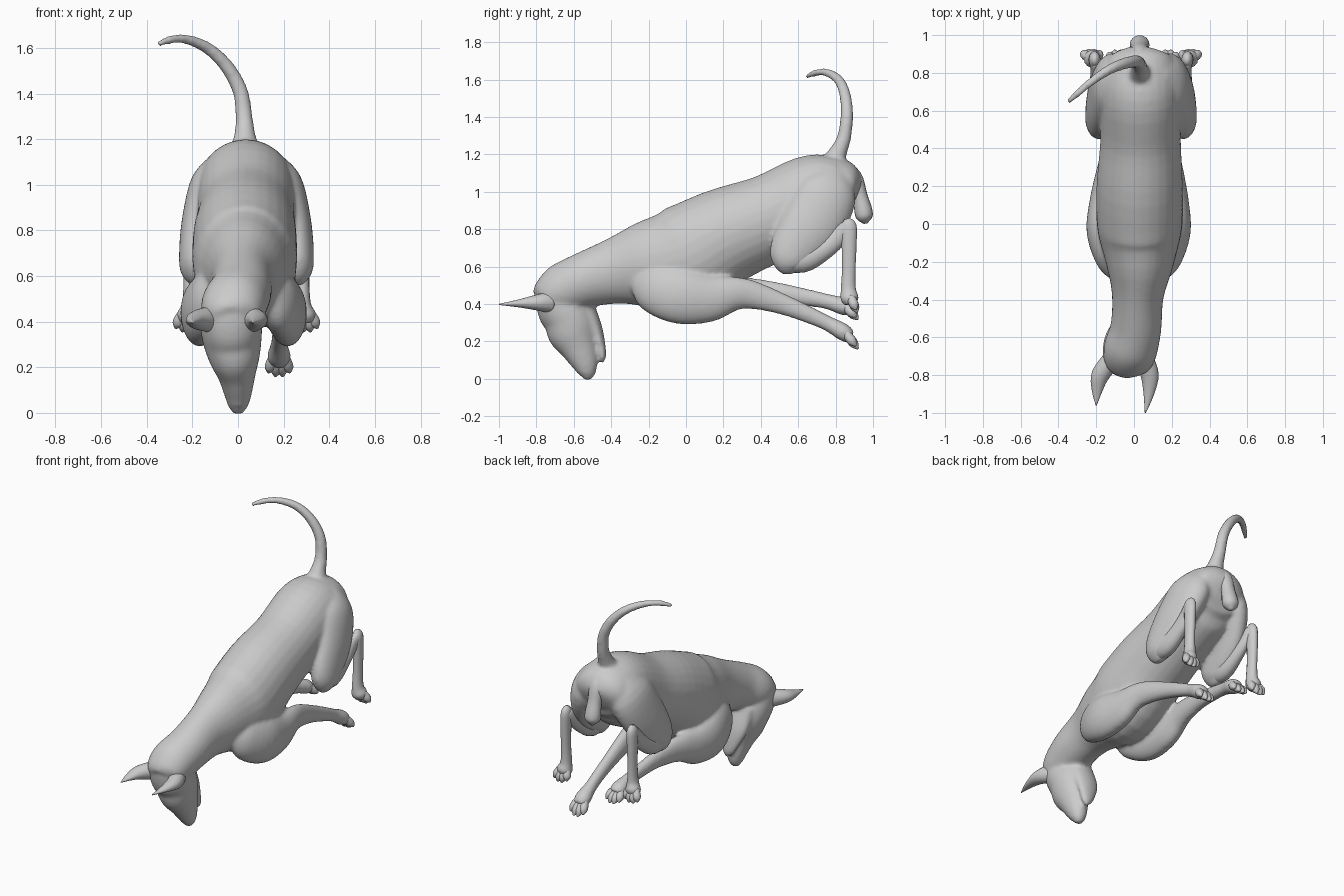
import bpy, bmesh, math
from mathutils import Vector

MID = 0.037  # the body's symmetry plane is slightly off x = 0


def catmull(a, b, c, d, t):
    return [0.5 * (2*q + (r - p)*t + (2*p - 5*q + 4*r - s)*t*t + (3*q - p - 3*r + s)*t**3)
            for p, q, r, s in zip(a, b, c, d)]


def add_loft(bm, stations, sides=20, steps=4):
    """Skin of elliptical rings along a smooth path; station = x, y, z, half width, half depth."""
    n = len(stations)
    st = lambda i: stations[max(0, min(n - 1, i))]
    pts = [catmull(st(i-1), st(i), st(i+1), st(i+2), k / steps)
           for i in range(n - 1) for k in range(steps)] + [stations[-1]]
    rings = []
    for i, p in enumerate(pts):
        t = (Vector(pts[min(i+1, len(pts)-1)][:3]) - Vector(pts[max(i-1, 0)][:3])).normalized()
        u = Vector((1, 0, 0))
        u = (u - t * u.dot(t)).normalized()
        v = t.cross(u)
        ru, rv = max(p[3], .003), max(p[4], .003)
        ring = []
        for k in range(sides):
            a = 2 * math.pi * k / sides
            ring.append(bm.verts.new(Vector(p[:3]) + u * ru * math.cos(a) + v * rv * math.sin(a)))
        rings.append(ring)
    faces = [bm.faces.new(rings[0][::-1]), bm.faces.new(rings[-1])]
    for r0, r1 in zip(rings, rings[1:]):
        for k in range(sides):
            j = (k + 1) % sides
            faces.append(bm.faces.new((r0[k], r0[j], r1[j], r1[k])))
    bmesh.ops.recalc_face_normals(bm, faces=faces)


def make(name, *lofts, sides=20, blend=0):
    """One object from several lofts; blend > 0 fuses them into one skin of that voxel size."""
    bm = bmesh.new()
    for l in lofts:
        add_loft(bm, l, sides)
    me = bpy.data.meshes.new(name)
    bm.to_mesh(me)
    bm.free()
    for p in me.polygons:
        p.use_smooth = True
    ob = bpy.data.objects.new(name, me)
    bpy.context.collection.objects.link(ob)
    if blend:
        m = ob.modifiers.new("fuse", 'REMESH')
        m.mode, m.voxel_size, m.use_smooth_shade = 'VOXEL', blend, True
        m = ob.modifiers.new("soften", 'SMOOTH')
        m.factor, m.iterations = .5, 9
    return ob


def toes(x, y, z, direction, spread=.026):
    """Four clawed toes fanning out from a paw."""
    d = Vector(direction)
    out = []
    for i in (-1.5, -.5, .5, 1.5):
        reach = 1 if abs(i) < 1 else .82
        row = []
        for f, w, r in ((0, .6, .02), (.45, .85, .026), (.75, 1.05, .022), (1, 1.2, .005)):
            q = Vector((x + i * spread * w, y, z)) + d * f * reach
            row.append((*q, r, r))
        out.append(row)
    return out


def mirrored(rows, s):
    return [(MID + s * (r[0] - MID), *r[1:]) for r in rows]


def pose(rows, s):
    """Foreleg placing: the left one is held higher and further in than the right one."""
    lift = 0 if s > 0 else .14
    return [(r[0] + lift * (.35 * max(0, r[1]) - .18), r[1],
             r[2] + lift * max(0, r[1] - .3) / .55, *r[3:]) for r in mirrored(rows, s)]


# torso and neck
torso = [
    (.03, .915, .98, .06, .06), (.03, .885, .99, .165, .14), (.033, .80, 1.0, .20, .19),
    (.035, .68, .97, .215, .23), (.035, .45, .86, .213, .235), (.03, .20, .76, .228, .26),
    (.03, -.02, .64, .225, .285), (.03, -.21, .61, .18, .235), (.02, -.38, .575, .137, .178),
    (.01, -.55, .525, .135, .148), (-.02, -.67, .47, .142, .14), (-.03, -.75, .43, .12, .10),
    (-.03, -.78, .41, .07, .06)]

# head: skull running down into the muzzle, with a parted lower jaw
head = [
    (-.03, -.74, .54, .05, .045), (-.03, -.71, .47, .125, .105), (-.03, -.665, .39, .135, .138),
    (-.025, -.625, .32, .13, .137), (-.015, -.602, .24, .112, .133), (-.005, -.57, .16, .082, .098),
    (0, -.54, .08, .06, .07), (0, -.532, .025, .042, .046), (0, -.54, -.003, .018, .018)]
jaw = [
    (-.03, -.55, .39, .09, .06), (-.03, -.495, .28, .085, .045), (-.015, -.462, .19, .062, .03),
    (0, -.448, .12, .040, .021), (0, -.447, .085, .012, .008)]

# tail
tail = [
    (.03, .77, 1.12, .08, .08), (.03, .81, 1.205, .05, .05), (.027, .845, 1.29, .038, .038),
    (.01, .86, 1.41, .034, .034), (-.05, .85, 1.52, .031, .031), (-.135, .815, 1.60, .027, .027),
    (-.23, .75, 1.638, .022, .022), (-.30, .69, 1.635, .019, .019), (-.35, .645, 1.615, .013, .013)]

# leg profiles, right side
thigh = [(.13, .79, 1.12, .05, .07), (.18, .755, 1.0, .10, .16), (.232, .68, .84, .088, .165),
         (.256, .575, .69, .077, .13), (.262, .55, .61, .062, .09), (.262, .55, .56, .02, .03)]
shin = [(.265, .50, .65, .05, .06), (.265, .62, .635, .055, .068), (.265, .74, .695, .044, .056),
        (.27, .82, .765, .034, .05), (.28, .865, .815, .03, .036), (.28, .875, .83, .01, .01)]
hock = [(.28, .86, .855, .012, .015), (.282, .868, .82, .03, .044), (.285, .872, .72, .03, .041),
        (.285, .870, .58, .028, .037), (.285, .868, .48, .034, .041), (.292, .875, .43, .048, .048),
        (.295, .88, .40, .035, .032)]
foreleg = [(.15, -.27, .54, .03, .05), (.172, -.19, .50, .075, .13), (.213, -.04, .445, .087, .15),
           (.215, .12, .43, .075, .128), (.21, .25, .455, .058, .093), (.20, .35, .45, .048, .077),
           (.19, .50, .405, .04, .058), (.185, .65, .345, .036, .046), (.18, .76, .295, .038, .041),
           (.18, .84, .25, .052, .047), (.18, .88, .22, .04, .035)]

# one continuous skin for trunk, head, tail, thighs and forelegs
make("body", torso, head, jaw, tail,
     *[mirrored(thigh, s) for s in (1, -1)], *[pose(foreleg, s) for s in (1, -1)],
     sides=28, blend=.011)

# ears
make("right_ear", [(.055, -.72, .41, .05, .06), (.083, -.80, .408, .048, .042),
                   (.078, -.90, .403, .028, .02), (.06, -1.0, .398, .003, .003)])
make("left_ear", [(-.12, -.72, .41, .05, .06), (-.178, -.80, .408, .048, .042),
                  (-.195, -.88, .403, .029, .02), (-.20, -.96, .398, .003, .003)])

# lobe below the tail
make("rump_lobe", [
    (.03, .84, 1.16, .03, .02), (.03, .895, 1.08, .05, .045), (.03, .93, .98, .045, .04),
    (.03, .948, .90, .052, .048), (.03, .955, .86, .045, .042), (.03, .96, .83, .01, .01)], sides=16)

# lower hind legs and paws
for s, side in ((1, "right"), (-1, "left")):
    make(side + "_shin", mirrored(shin, s))
    make(side + "_hind_foot", mirrored(hock, s),
         *[mirrored(t, s) for t in toes(.293, .88, .44, (.01, .035, -.085))], sides=14)
    make(side + "_front_paw",
         *[pose(t, s) for t in toes(.18, .85, .25, (0, .07, -.09))], sides=12)
